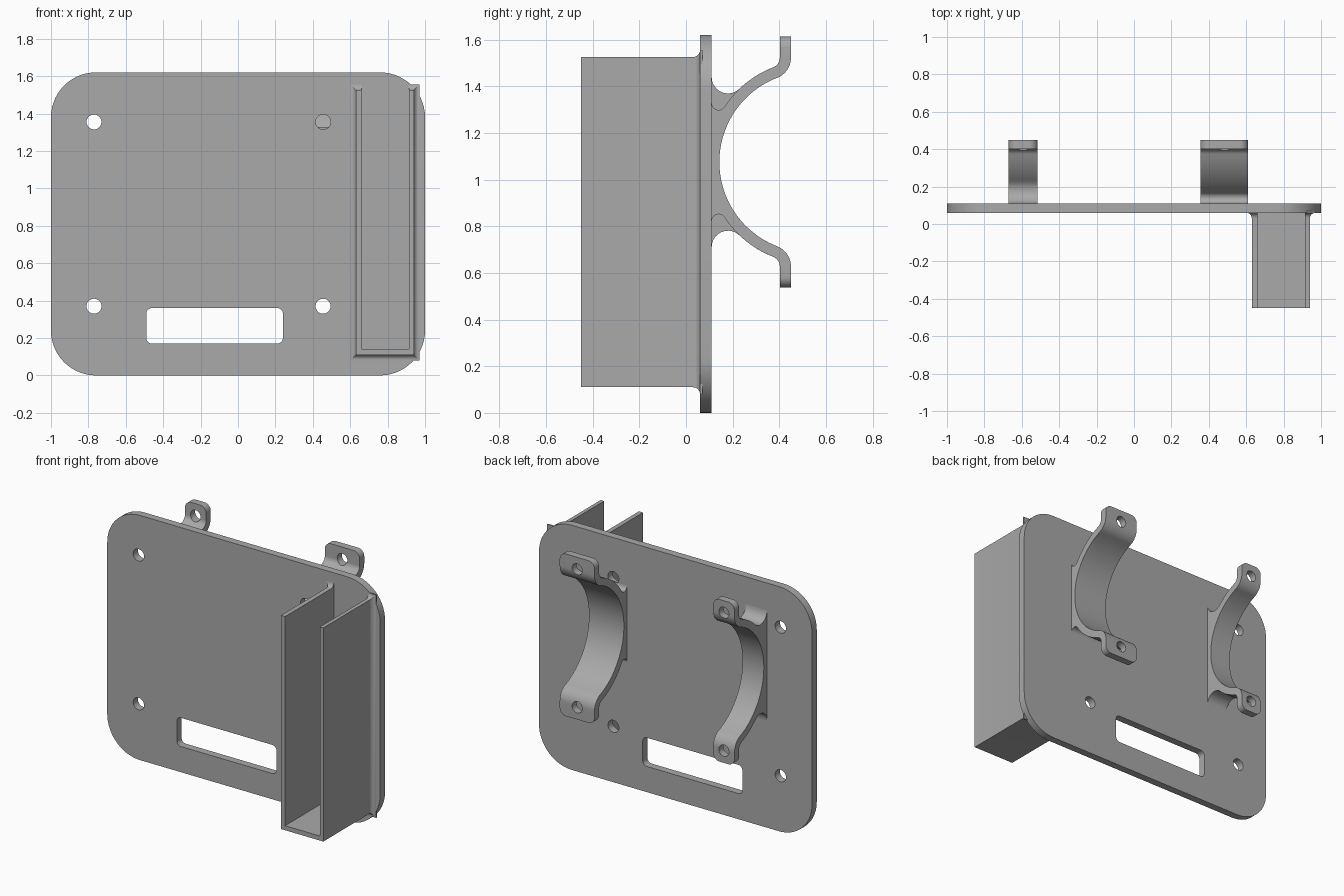
import bpy, bmesh
from math import radians, degrees, atan2, sqrt, cos, sin
from mathutils import Matrix

if "Cube" in bpy.data.objects:
    bpy.data.objects.remove(bpy.data.objects["Cube"], do_unlink=True)

grey = bpy.data.materials.new("plain_grey")
grey.use_nodes = True
colour = (0.4, 0.4, 0.4, 1)
grey.diffuse_color = colour
grey.node_tree.nodes["Principled BSDF"].inputs["Base Color"].default_value = colour

FACING_BACK = Matrix(((1, 0, 0, 0), (0, 0, -1, 0), (0, 1, 0, 0), (0, 0, 0, 1)))  # outline in x, z
FACING_SIDE = Matrix(((0, 0, 1, 0), (1, 0, 0, 0), (0, 1, 0, 0), (0, 0, 0, 1)))   # outline in y, z


def arc(cu, cv, r, a0, a1, n=10):
    angles = [radians(a0 + (a1 - a0) * i / n) for i in range(n + 1)]
    return [(cu + r * cos(a), cv + r * sin(a)) for a in angles]


def circle(cu, cv, r):
    return arc(cu, cv, r, 0, 360, 32)[:-1]


def rounded_rect(u0, u1, v0, v1, r, n=8):
    pts = []
    for cu, cv, a in ((u1 - r, v1 - r, 0), (u0 + r, v1 - r, 90),
                      (u0 + r, v0 + r, 180), (u1 - r, v0 + r, 270)):
        pts += arc(cu, cv, r, a, a + 90, n)
    return pts


def prism(name, loops, facing, lo, hi):
    """Extrude an outline (first loop) with holes (other loops) from lo to hi."""
    curve = bpy.data.curves.new(name, "CURVE")
    curve.dimensions = "2D"
    curve.fill_mode = "BOTH"
    curve.extrude = (hi - lo) / 2
    for pts in loops:
        spline = curve.splines.new("POLY")
        spline.points.add(len(pts) - 1)
        for p, (u, v) in zip(spline.points, pts):
            p.co = (u, v, 0, 1)
        spline.use_cyclic_u = True
    temp = bpy.data.objects.new(name + "_outline", curve)
    mesh = bpy.data.meshes.new_from_object(temp)
    bpy.data.objects.remove(temp)
    bpy.data.curves.remove(curve)
    mid = (lo + hi) / 2
    shift = (0, mid, 0) if facing is FACING_BACK else (mid, 0, 0)
    mesh.transform(Matrix.Translation(shift) @ facing)
    return add_mesh(name, mesh)


def add_mesh(name, mesh):
    bm = bmesh.new()
    bm.from_mesh(mesh)
    bmesh.ops.remove_doubles(bm, verts=bm.verts, dist=1e-5)
    bmesh.ops.recalc_face_normals(bm, faces=bm.faces)
    bm.to_mesh(mesh)
    bm.free()
    mesh.materials.clear()
    mesh.materials.append(grey)
    obj = bpy.data.objects.new(name, mesh)
    bpy.context.collection.objects.link(obj)
    return obj


def smooth(obj):
    bpy.ops.object.select_all(action="DESELECT")
    obj.select_set(True)
    bpy.context.view_layer.objects.active = obj
    bpy.ops.object.shade_smooth_by_angle(angle=radians(30))


# Mounting plate with four screw holes and a cable slot
holes = [circle(x, z, 0.04) for x in (-0.77, 0.455) for z in (0.37, 1.355)]
slot = rounded_rect(-0.49, 0.24, 0.17, 0.36, 0.03)
smooth(prism("mounting_plate",
             [rounded_rect(-1, 1, 0, 1.62, 0.24, 14), slot] + holes,
             FACING_BACK, 0.06, 0.11))

# Open tray: U-shaped section lofted from the rim back to a flared root
bm = bmesh.new()
stations = [(-0.45, 0)] + [(0.03 + 0.03 * sin(radians(a)), 0.03 * (1 - cos(radians(a))))
                           for a in range(0, 91, 15)] + [(0.07, 0.03)]
rings = []
for y, d in stations:
    left, right, low, top = 0.63 - d, 0.94 + d, 0.11 - d, 1.525 + d
    section = [(left, top), (left, low), (right, low), (right, top),
               (0.915, top), (0.915, 0.14), (0.66, 0.14), (0.66, top)]
    rings.append([bm.verts.new((x, y, z)) for x, z in section])
for a, b in zip(rings, rings[1:]):
    for i in range(8):
        j = (i + 1) % 8
        bm.faces.new((a[i], a[j], b[j], b[i]))
for ring in (rings[0], rings[-1]):
    bm.faces.new(ring)
tray_mesh = bpy.data.meshes.new("tray")
bm.to_mesh(tray_mesh)
bm.free()
smooth(add_mesh("tray", tray_mesh))

# Curved half-clamps on the back
MID_Z, CENTRE_Y = 1.075, 0.53
INNER, OUTER = 0.387, 0.435
TAB_IN, TAB_OUT, TAB_TOP = 0.402, 0.45, 0.537
BEND = 0.045
PLATE_Y = 0.11


def clamp_profile(root):
    """Upper half of the clamp section, then its mirror image."""
    fy = PLATE_Y + root
    fv = sqrt((OUTER + root) ** 2 - (CENTRE_Y - fy) ** 2)
    by = TAB_IN - BEND
    bv = sqrt((OUTER + BEND) ** 2 - (CENTRE_Y - by) ** 2)
    root_angle = degrees(atan2(fv, fy - CENTRE_Y))
    bend_angle = degrees(atan2(bv, by - CENTRE_Y))
    thick = TAB_OUT - TAB_IN
    half = [(PLATE_Y - 0.01, fv)]
    half += arc(fy, fv, root, 180, root_angle + 180)
    half += arc(CENTRE_Y, 0, OUTER, root_angle, bend_angle, 12)[1:]
    half += arc(by, bv, BEND, bend_angle - 180, 0)[1:]
    half += [(TAB_IN, TAB_TOP), (TAB_OUT, TAB_TOP)]
    half += arc(by, bv, BEND + thick, 0, bend_angle - 180)
    half += arc(CENTRE_Y, 0, INNER, bend_angle, 180, 24)[1:]
    mirrored = [(y, -v) for y, v in reversed(half[:-1])]
    return [(y, MID_Z + v) for y, v in half + mirrored]


def clamp(name, x0, x1, root):
    body = prism(name, [clamp_profile(root)], FACING_SIDE, x0, x1)
    # Front silhouette rounds the tab corners and drills the screw holes
    xm = (x0 + x1) / 2
    drills = [circle(xm, MID_Z + s * 0.457, 0.037) for s in (-1, 1)]
    trim = prism(name + "_trim",
                 [rounded_rect(x0, x1, MID_Z - TAB_TOP, MID_Z + TAB_TOP, 0.045)] + drills,
                 FACING_BACK, 0, 0.6)
    trim.hide_render = True
    cut = body.modifiers.new("trim", "BOOLEAN")
    cut.operation = "INTERSECT"
    cut.solver = "EXACT"
    cut.object = trim
    bpy.context.view_layer.objects.active = body
    bpy.ops.object.modifier_apply(modifier=cut.name)
    bpy.data.objects.remove(trim, do_unlink=True)
    smooth(body)


clamp("narrow_clamp", -0.67, -0.515, 0.07)
clamp("wide_clamp", 0.355, 0.61, 0.03)
